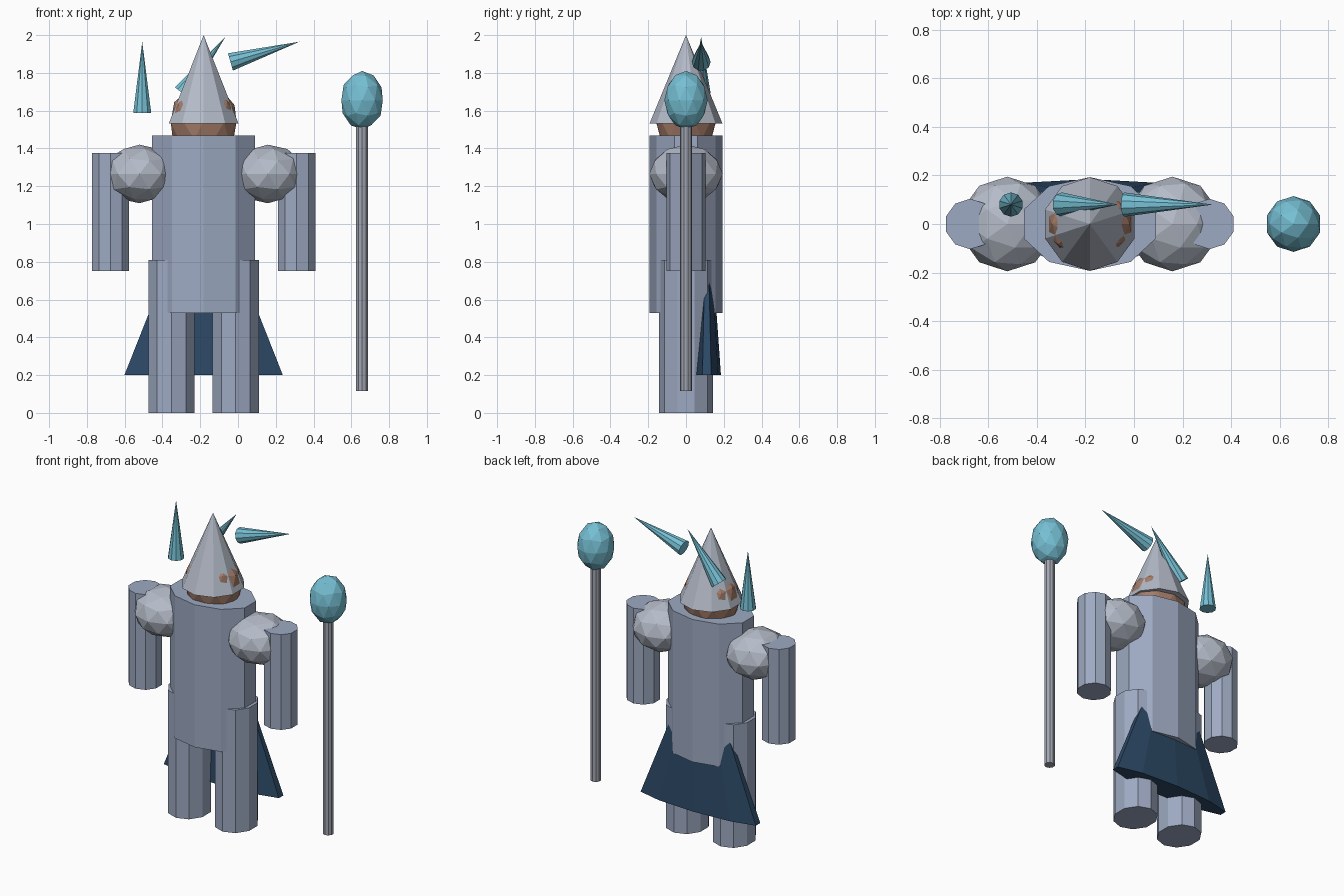
import bpy
import math

if "Cube" in bpy.data.objects:
    bpy.data.objects.remove(bpy.data.objects["Cube"])

SIDES = 10
MID = -0.182   # body centre line


def material(name, rgb):
    m = bpy.data.materials.new(name)
    m.diffuse_color = (*rgb, 1.0)
    m.use_nodes = True
    m.node_tree.nodes["Principled BSDF"].inputs["Base Color"].default_value = m.diffuse_color
    return m


plate = material("blue_grey_plate", (0.34, 0.40, 0.54))
silver = material("pale_silver", (0.46, 0.50, 0.58))
shaft_grey = material("shaft_grey", (0.36, 0.38, 0.44))
skin = material("tan_skin", (0.37, 0.20, 0.14))
navy = material("navy_cloth", (0.025, 0.065, 0.13))
ice = material("ice_blue", (0.18, 0.52, 0.65))


def finish(name, mat, scale=(1, 1, 1), tilt=0.0):
    ob = bpy.context.object
    ob.name = name
    ob.scale = scale
    ob.rotation_euler = (0, tilt, 0)
    ob.data.materials.append(mat)
    return ob


def column(name, mat, x, y, z0, z1, rx, ry, top=1.0):
    """Ten-sided elliptical column; top is the taper (0 gives a point)."""
    bpy.ops.mesh.primitive_cone_add(vertices=SIDES, radius1=1, radius2=top,
                                    depth=1, location=(x, y, (z0 + z1) / 2))
    return finish(name, mat, (rx, ry, z1 - z0))


def ball(name, mat, loc, scale):
    """Faceted ellipsoid."""
    bpy.ops.mesh.primitive_ico_sphere_add(subdivisions=2, radius=1, location=loc)
    return finish(name, mat, scale)


def shard(name, base, tip):
    """Ten-sided spike leaning in the xz plane."""
    dx, dz = tip[0] - base[0], tip[1] - base[1]
    centre = ((base[0] + tip[0]) / 2, 0.08, (base[1] + tip[1]) / 2)
    bpy.ops.mesh.primitive_cone_add(vertices=SIDES, radius1=0.05, radius2=0,
                                    depth=math.hypot(dx, dz), location=centre)
    return finish(name, ice, tilt=math.atan2(dx, dz))


# Body, head and pointed hat
column("torso", plate, MID, 0, 0.53, 1.468, 0.286, 0.193)
ball("head", skin, (MID, 0, 1.54), (0.183, 0.158, 0.20))
column("hat", silver, MID, 0, 1.532, 2.0, 0.194, 0.193, top=0.0)

# Paired limbs
for side, s in (("left", -1), ("right", 1)):
    column(side + "_leg", plate, MID + s * 0.17, 0, 0, 0.81, 0.129, 0.142)
    column(side + "_arm", plate, MID + s * 0.493, 0, 0.75, 1.377, 0.104, 0.104)
    ball(side + "_shoulder", silver, (MID + s * 0.34, 0, 1.265), (0.196, 0.195, 0.155))

# Flared cape behind the legs, narrowing up inside the torso
column("cape", navy, MID, 0.11, 0.2, 0.9, 0.441, 0.075, top=0.34)

# Staff with faceted orb
column("staff_shaft", shaft_grey, 0.657, 0, 0.115, 1.56, 0.033, 0.033)
ball("staff_orb", ice, (0.657, 0, 1.655), (0.115, 0.115, 0.155))

# Floating shards, (x, z) of base centre and tip
shard("shard_upright", (-0.507, 1.588), (-0.507, 1.965))
shard("shard_leaning", (-0.297, 1.695), (-0.066, 1.992))
shard("shard_flat", (-0.04, 1.858), (0.325, 1.965))
